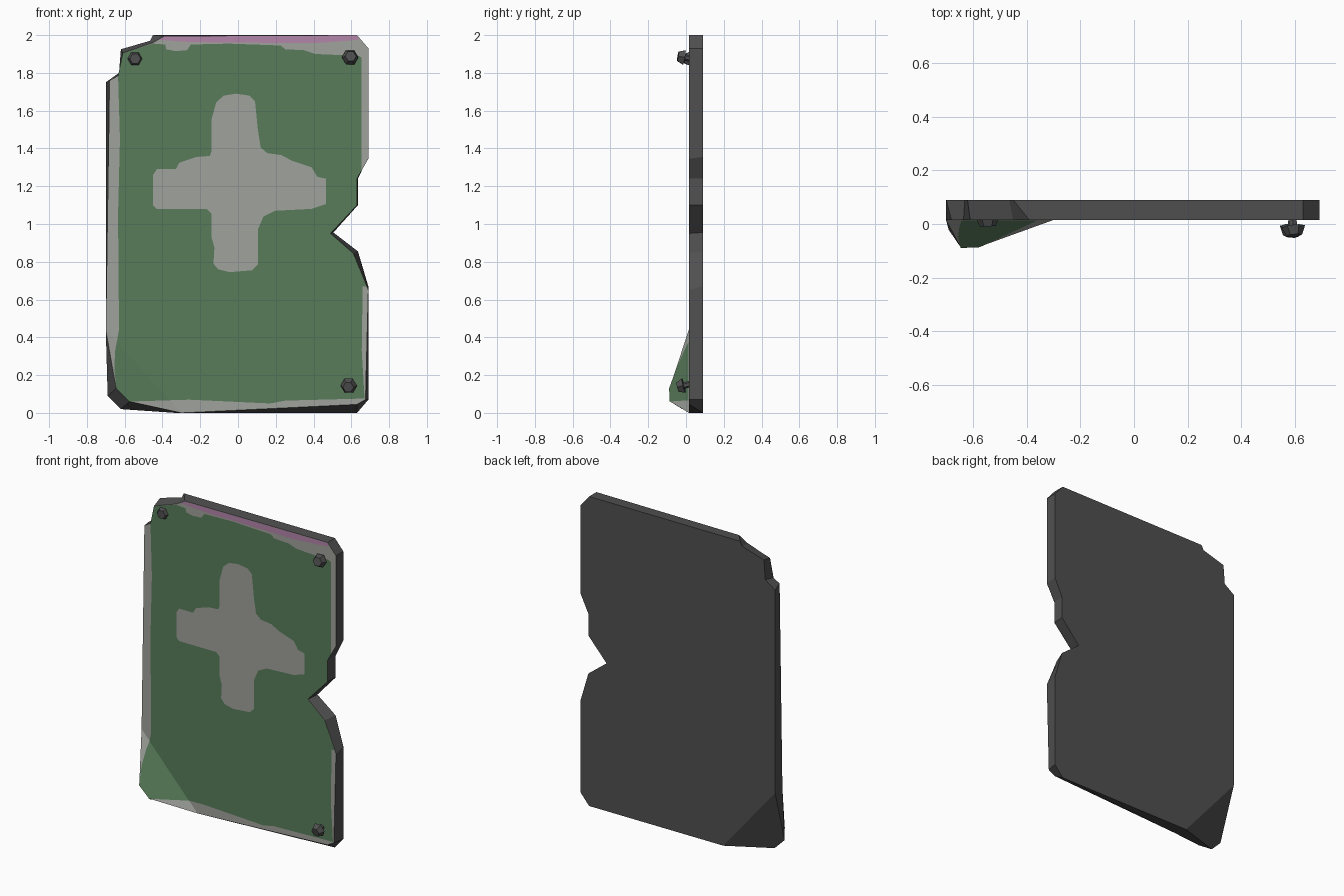
import bpy, bmesh, math
from mathutils import Vector, Matrix, Euler

if "Cube" in bpy.data.objects:
    bpy.data.objects.remove(bpy.data.objects["Cube"])


def material(name, rgb):
    lin = [((c / 255 + 0.055) / 1.055) ** 2.4 for c in rgb]
    m = bpy.data.materials.new(name)
    m.diffuse_color = (*lin, 1)
    m.use_nodes = True
    m.node_tree.nodes["Principled BSDF"].inputs["Base Color"].default_value = m.diffuse_color
    return m


DARK = material("dark metal", (80, 80, 80))
GREY = material("bare grey", (160, 162, 156))
GREEN = material("green paint", (88, 124, 90))
PINK = material("pink paint", (180, 134, 170))

# The lower left corner is bent forward along this line
FOLD = Vector((-0.30, 0, 0))
FOLD_NO = Vector((-0.44, 0, -0.40)).normalized()


def bent_y(x, z, y, slope):
    d = (Vector((x, 0, z)) - FOLD).dot(FOLD_NO)
    return y - slope * max(0, d)


def make_object(name, bm, mats):
    me = bpy.data.meshes.new(name)
    bm.to_mesh(me)
    bm.free()
    for m in mats:
        me.materials.append(m)
    ob = bpy.data.objects.new(name, me)
    bpy.context.collection.objects.link(ob)
    return ob


# Plate outline: first point and sixth-from-... order runs from the fold round the right side
front = [(-.30, 0), (.63, .045), (.675, .07), (.69, .65), (.61, .845), (.49, .95),
         (.63, 1.10), (.63, 1.24), (.69, 1.345), (.69, 1.93), (.63, 2.0), (-.39, 1.995),
         (-.45, 1.96), (-.61, 1.905), (-.635, 1.785), (-.68, 1.76), (-.70, .44),
         (-.645, .13), (-.575, .06)]
back = [(-.33, 0), (.63, 0), (.69, .07), (.69, .67), (.635, .855), (.505, .955),
        (.635, 1.10), (.635, 1.24), (.69, 1.355), (.69, 1.93), (.63, 2.0), (-.45, 2.0),
        (-.465, 1.97), (-.62, 1.925), (-.63, 1.80), (-.70, 1.75), (-.70, .44),
        (-.69, .09), (-.62, .02)]

# Metal plate: front and back each have a flat field and a bent corner
bm = bmesh.new()
fv = [bm.verts.new((x, bent_y(x, z, 0.015, 0.61), z)) for x, z in front]
bv = [bm.verts.new((x, 0.09 if i < 17 else bent_y(x, z, 0.09, 0.49), z))
      for i, (x, z) in enumerate(back)]
n = len(front)
front_faces = []
for ring in (fv, bv):
    main = bm.faces.new(ring[:17])
    corner = bm.faces.new([ring[0]] + ring[16:])
    if ring is fv:
        front_faces = [main, corner]
for i in range(n):
    j = (i + 1) % n
    bm.faces.new((fv[i], bv[i], bv[j], fv[j]))
for f in front_faces:
    f.material_index = 1
bmesh.ops.recalc_face_normals(bm, faces=bm.faces[:])
make_object("sign_plate", bm, [DARK, GREY])


def paint(name, loops, mat, lift):
    """Thin paint layer on the plate front; later loops are holes."""
    bm = bmesh.new()
    for loop in loops:
        vs = [bm.verts.new((x, 0, z)) for x, z in loop]
        for a, b in zip(vs, vs[1:] + vs[:1]):
            bm.edges.new((a, b))
    bmesh.ops.triangle_fill(bm, use_beauty=True, edges=bm.edges[:], normal=(0, -1, 0))
    bmesh.ops.bisect_plane(bm, geom=bm.verts[:] + bm.edges[:] + bm.faces[:],
                           plane_co=FOLD, plane_no=FOLD_NO)
    for v in bm.verts:
        v.co.y = bent_y(v.co.x, v.co.z, 0.015, 0.61) - lift
    bm.normal_update()
    bmesh.ops.reverse_faces(bm, faces=[f for f in bm.faces if f.normal.y > 0])
    make_object(name, bm, [mat])


# Green field with a worn edge, and the bare cross left open in it
field = [(-.575, .06), (-.26, .07), (.17, .05), (.25, .065), (.63, .075), (.67, .075),
         (.655, .33), (.66, .67), (.68, .67), (.61, .845), (.49, .95), (.63, 1.10),
         (.63, 1.24), (.655, 1.285), (.655, 1.88), (.64, 1.89), (.41, 1.90), (.35, 1.92),
         (.25, 1.925), (.225, 1.945), (-.05, 1.955), (-.25, 1.95), (-.27, 1.92),
         (-.33, 1.915), (-.38, 1.925), (-.385, 1.95), (-.45, 1.955), (-.61, 1.905),
         (-.635, 1.785), (-.625, 1.45), (-.635, 1.05), (-.63, .44), (-.65, .33),
         (-.655, .24), (-.645, .13)]
cross = [(-.01, 1.69), (.06, 1.68), (.09, 1.65), (.105, 1.5), (.12, 1.405), (.155, 1.375),
         (.23, 1.365), (.285, 1.335), (.39, 1.30), (.42, 1.25), (.465, 1.24), (.465, 1.105),
         (.39, 1.08), (.195, 1.07), (.135, 1.04), (.105, .97), (.105, .785), (.075, .755),
         (-.045, .745), (-.105, .76), (-.13, .79), (-.125, .875), (-.14, .93),
         (-.14, 1.055), (-.165, 1.08), (-.43, 1.08), (-.45, 1.10), (-.45, 1.26),
         (-.43, 1.29), (-.33, 1.29), (-.31, 1.325), (-.22, 1.355), (-.15, 1.36),
         (-.14, 1.385), (-.14, 1.555), (-.115, 1.645), (-.075, 1.68)]
paint("green_field", [field, cross], GREEN, 0.002)

# Pink strip along the top edge
strip = [(-.42, 1.975), (-.25, 1.963), (.40, 1.957), (.64, 1.975), (.63, 1.998), (-.39, 1.993)]
paint("pink_strip", [strip], PINK, 0.002)


# Loose hexagonal bolts in three corners
def bolt(name, x, z, y, tilt):
    bm = bmesh.new()
    bmesh.ops.create_cone(bm, cap_ends=True, segments=6, radius1=0.044, radius2=0.029,
                          depth=0.034, matrix=Matrix.Rotation(math.radians(30), 4, 'Z'))
    bmesh.ops.create_cone(bm, cap_ends=True, segments=6, radius1=0.017, radius2=0.017,
                          depth=0.05, matrix=Matrix.Translation((0, 0, -0.035)))
    ob = make_object(name, bm, [DARK])
    ob.location = (x, y, z)
    ob.rotation_euler = Euler([math.radians(a) for a in (90 + tilt[0], 0, tilt[1])])


bolt("bolt_top_left", -.545, 1.875, 0.008, (0, 3))
bolt("bolt_top_right", .595, 1.885, -.026, (-10, 6))
bolt("bolt_bottom_right", .585, .14, -.028, (14, -6))
